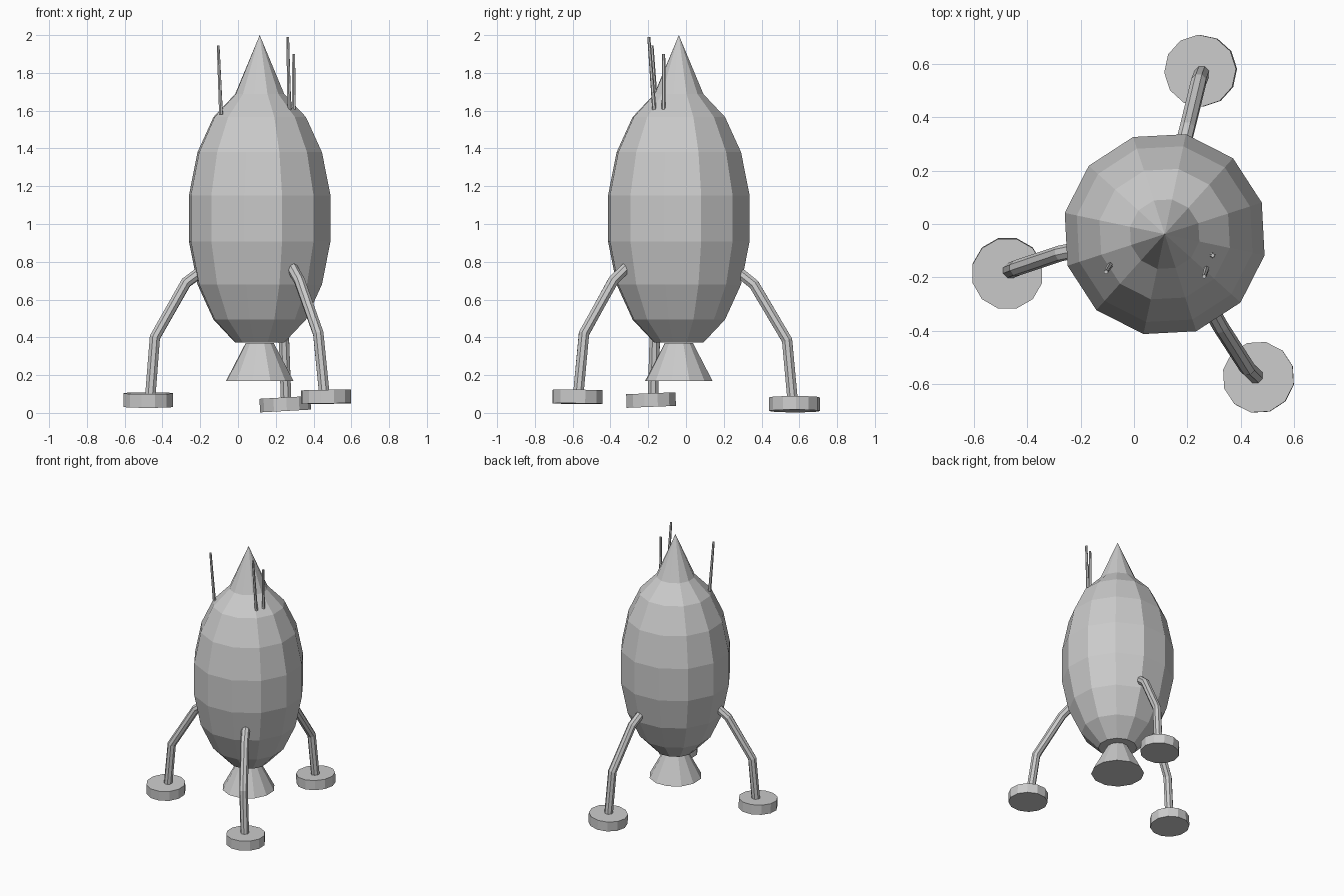
import bpy, bmesh
from math import sin, cos, radians, pi
from mathutils import Vector

if "Cube" in bpy.data.objects:
    bpy.data.objects.remove(bpy.data.objects["Cube"])

AXIS = Vector((0.115, -0.038, 0))


def skin(name, rings):
    """Bridge equal-length rings of points; a one-point ring is a tip. Ends are capped."""
    bm = bmesh.new()
    loops = [[bm.verts.new(p) for p in r] for r in rings]
    for a, b in zip(loops, loops[1:]):
        n = len(a)
        for i in range(n):
            j = (i + 1) % n
            if len(b) == 1:
                bm.faces.new((a[i], a[j], b[0]))
            else:
                bm.faces.new((a[i], a[j], b[j], b[i]))
    for end in (loops[0], loops[-1]):
        if len(end) > 2:
            bm.faces.new(end)
    bmesh.ops.recalc_face_normals(bm, faces=bm.faces)
    me = bpy.data.meshes.new(name)
    bm.to_mesh(me)
    bm.free()
    ob = bpy.data.objects.new(name, me)
    bpy.context.collection.objects.link(ob)
    return ob


def ring(c, r, n=12, turn=18, normal=(0, 0, 1)):
    """Regular polygon around c, facing along normal."""
    w = Vector(normal).normalized()
    u = (Vector((1, 0, 0)) - w * w.x).normalized()
    v = w.cross(u)
    return [Vector(c) + r * (u * cos(t) + v * sin(t))
            for t in (radians(turn) + 2 * pi * i / n for i in range(n))]


def lathe(name, profile):
    return skin(name, [ring(AXIS + Vector((0, 0, z)), r) if r else
                       [AXIS + Vector((0, 0, z))] for r, z in profile])


def tube(name, path, radii, n=8):
    """Sweep a polygon along a path of points."""
    pts = [Vector(p) for p in path]
    rings = []
    for i, p in enumerate(pts):
        d1 = (pts[min(i + 1, len(pts) - 1)] - p).normalized()
        d0 = (p - pts[max(i - 1, 0)]).normalized()
        rings.append(ring(p, radii[i], n, 22.5, d0 + d1))
    return skin(name, rings)


# Hull: low-poly ellipsoid with its top pole drawn up into a pointed nose
hull = [(0.389 * cos(radians(a)), 1.03 + 0.70 * sin(radians(a)))
        for a in range(-70, 71, 20)]
lathe("hull", hull + [(0, 2.0)])

# Engine nozzle
lathe("nozzle", [(0.182, 0.17), (0.076, 0.37)])

# Bent legs and disc feet: leg path, foot centre, foot normal, foot turn
legs = {
    "left": ([(-0.20, -0.095, 0.745), (-0.275, -0.11, 0.69),
              (-0.44, -0.165, 0.40), (-0.465, -0.175, 0.08)],
             (-0.475, -0.185, 0.068), (0, -0.04, 1), 15),
    "back": ([(0.18, 0.28, 0.745), (0.20, 0.36, 0.68),
              (0.243, 0.535, 0.385), (0.255, 0.565, 0.06)],
             (0.25, 0.575, 0.046), (-0.055, 0, 1), 3),
    "front": ([(0.285, -0.315, 0.77), (0.325, -0.385, 0.70),
               (0.425, -0.54, 0.42), (0.457, -0.57, 0.10)],
              (0.467, -0.575, 0.085), (-0.015, 0.01, 1), 18),
}
for side, (path, c, nrm, turn) in legs.items():
    tube(side + "_leg", path, [0.03] * 4)
    half = Vector(nrm).normalized() * 0.036
    skin(side + "_foot", [ring(Vector(c) - half, 0.135, 12, turn, nrm),
                          ring(Vector(c) + half, 0.135, 12, turn, nrm)])

# Thin antennae near the nose
antennae = [((-0.09, -0.155, 1.58), (-0.105, -0.18, 1.945)),
            ((0.272, -0.168, 1.605), (0.263, -0.197, 1.99)),
            ((0.295, -0.118, 1.605), (0.295, -0.118, 1.90))]
for i, ends in enumerate(antennae):
    tube(f"antenna_{i + 1}", ends, (0.011, 0.008), 6)
